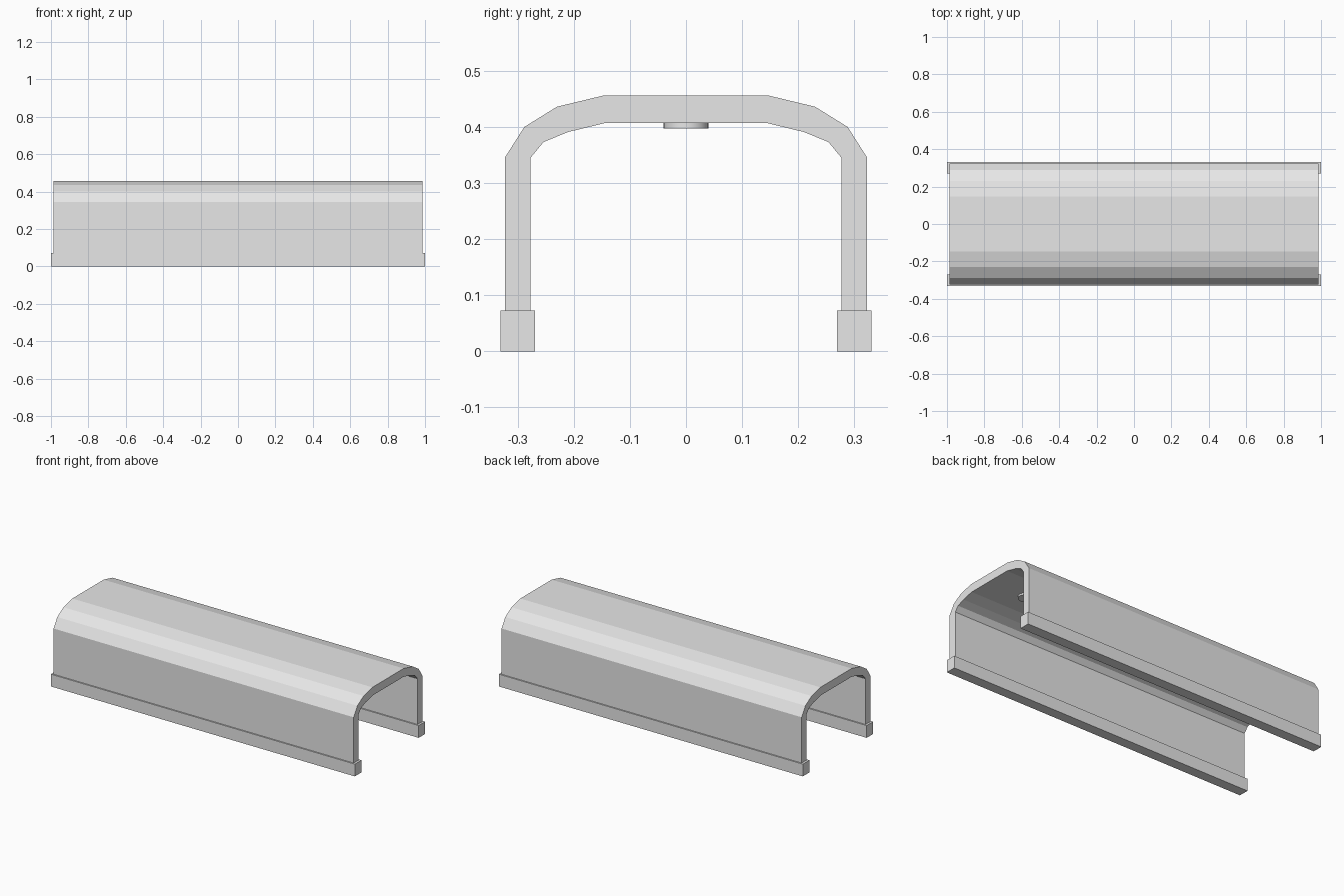
import bpy
import bmesh
from mathutils import Matrix, Vector

cube = bpy.data.objects.get("Cube")
if cube:
    bpy.data.objects.remove(cube, do_unlink=True)

grey = bpy.data.materials.new("light grey")
grey.use_nodes = True
grey.diffuse_color = (0.8, 0.8, 0.8, 1)
grey.node_tree.nodes["Principled BSDF"].inputs["Base Color"].default_value = (0.8, 0.8, 0.8, 1)


def finish(name, bm):
    bmesh.ops.recalc_face_normals(bm, faces=bm.faces)
    mesh = bpy.data.meshes.new(name)
    bm.to_mesh(mesh)
    bm.free()
    mesh.materials.append(grey)
    obj = bpy.data.objects.new(name, mesh)
    bpy.context.collection.objects.link(obj)
    return obj


def mirrored(half):
    """Complete a half profile (foot to crown) on the other side."""
    return half + [(-y, z) for y, z in reversed(half)]


# Tunnel shell: outer and inner arch outlines joined by quads, then extruded
HALF_LENGTH = 0.987
outer = mirrored([(0.323, 0.01), (0.323, 0.345), (0.288, 0.4), (0.23, 0.436), (0.147, 0.456)])
inner = mirrored([(0.277, 0.01), (0.277, 0.345), (0.254, 0.373), (0.21, 0.391), (0.144, 0.407)])
bm = bmesh.new()
outer_verts, inner_verts = (
    [bm.verts.new((-HALF_LENGTH, y, z)) for y, z in line] for line in (outer, inner))
for i in range(len(outer) - 1):
    bm.faces.new((outer_verts[i], outer_verts[i + 1], inner_verts[i + 1], inner_verts[i]))
result = bmesh.ops.extrude_face_region(bm, geom=bm.faces[:], use_keep_orig=True)
moved = [g for g in result["geom"] if isinstance(g, bmesh.types.BMVert)]
bmesh.ops.translate(bm, verts=moved, vec=Vector((2 * HALF_LENGTH, 0, 0)))
finish("tunnel_shell", bm)

# Base rails along the foot of each wall
for name, side in (("front_rail", -1), ("back_rail", 1)):
    bm = bmesh.new()
    bmesh.ops.create_cube(
        bm, size=1,
        matrix=Matrix.Translation((0, side * 0.3, 0.0365)) @ Matrix.Diagonal((2, 0.061, 0.073, 1)))
    finish(name, bm)

# Round ceiling lamps, evenly spaced along the crown
LAMPS = 4
spacing = 2 * HALF_LENGTH / LAMPS
for i in range(LAMPS):
    bm = bmesh.new()
    x = (i - (LAMPS - 1) / 2) * spacing
    bmesh.ops.create_cone(
        bm, cap_ends=True, segments=32, radius1=0.04, radius2=0.04, depth=0.014,
        matrix=Matrix.Translation((x, 0, 0.404)))
    lamp = finish(f"ceiling_lamp_{i + 1}", bm)
    bpy.ops.object.select_all(action="DESELECT")
    lamp.select_set(True)
    bpy.context.view_layer.objects.active = lamp
    bpy.ops.object.shade_smooth_by_angle()
